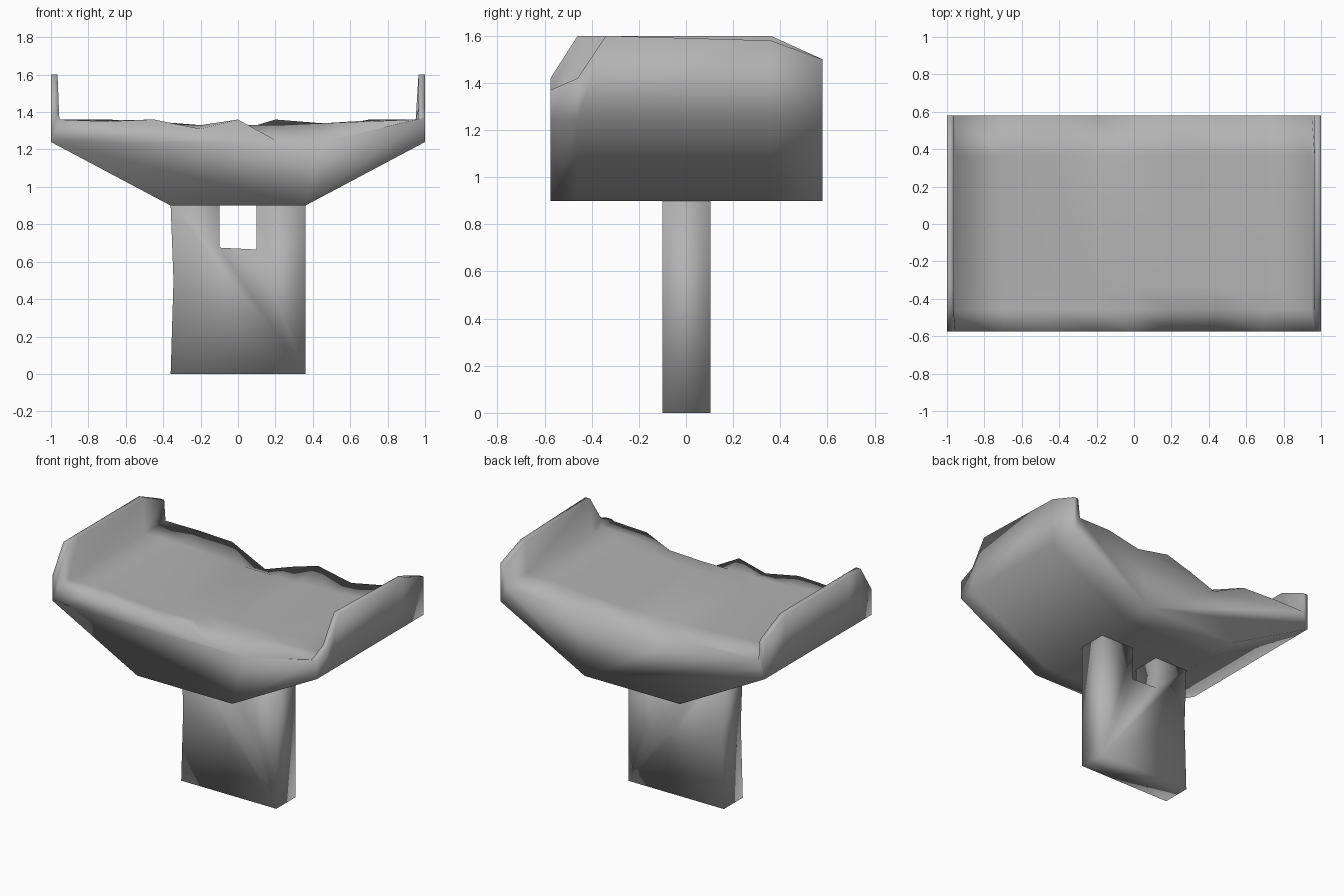
import bpy, bmesh

if "Cube" in bpy.data.objects:
    bpy.data.objects.remove(bpy.data.objects["Cube"])

concrete = bpy.data.materials.new("concrete")
concrete.diffuse_color = (0.45, 0.45, 0.45, 1)
concrete.use_nodes = True
concrete.node_tree.nodes["Principled BSDF"].inputs["Base Color"].default_value = concrete.diffuse_color


def loft(name, sections):
    """Skin a run of matching closed sections along y and cap both ends."""
    bm = bmesh.new()
    rings = [[bm.verts.new(p) for p in sec] for sec in sections]
    for a, b in zip(rings, rings[1:]):
        n = len(a)
        for i in range(n):
            j = (i + 1) % n
            bm.faces.new((a[i], a[j], b[j], b[i]))
    caps = [bm.faces.new(rings[0]), bm.faces.new(rings[-1])]
    bm.normal_update()
    bmesh.ops.triangulate(bm, faces=caps, ngon_method='EAR_CLIP')
    bmesh.ops.recalc_face_normals(bm, faces=bm.faces)
    for f in bm.faces:
        f.smooth = True
    me = bpy.data.meshes.new(name)
    bm.to_mesh(me)
    bm.free()
    me.materials.append(concrete)
    ob = bpy.data.objects.new(name, me)
    bpy.context.collection.objects.link(ob)
    return ob


# Wide flared cap: worn top edge front and back, raised lip at each end
deck_x = [-0.7, -0.45, -0.2, 0.0, 0.2, 0.45, 0.7]
front_deck = [1.35, 1.36, 1.31, 1.36, 1.25, 1.24, 1.35]
back_deck = [1.36, 1.35, 1.23, 1.30, 1.36, 1.31, 1.36]
flat_deck = [1.355, 1.34, 1.33, 1.33, 1.33, 1.34, 1.355]


def cap_section(y, left_lip, right_lip, deck):
    pts = [(-0.36, 0.9), (0.36, 0.9), (1.0, 1.24), (1.0, right_lip),
           (0.965, right_lip), (0.95, 1.36)]
    pts += list(zip(deck_x, deck))[::-1]
    pts += [(-0.955, 1.36), (-0.965, left_lip), (-1.0, left_lip), (-1.0, 1.24)]
    return [(x, y, z) for x, z in pts]


loft("pier_cap", [
    cap_section(-0.575, 1.42, 1.37, front_deck),
    cap_section(-0.46, 1.60, 1.42, flat_deck),
    cap_section(-0.34, 1.60, 1.60, flat_deck),
    cap_section(0.36, 1.60, 1.58, flat_deck),
    cap_section(0.58, 1.50, 1.50, back_deck),
])

# Column with a square opening under the cap
column = [(-0.36, 0), (0.36, 0), (0.36, 0.9), (0.1, 0.9),
          (0.1, 0.665), (-0.1, 0.675), (-0.1, 0.9), (-0.36, 0.9), (-0.345, 0.5)]
loft("pier_column", [[(x, y, z) for x, z in column] for y in (-0.1, 0.105)])
